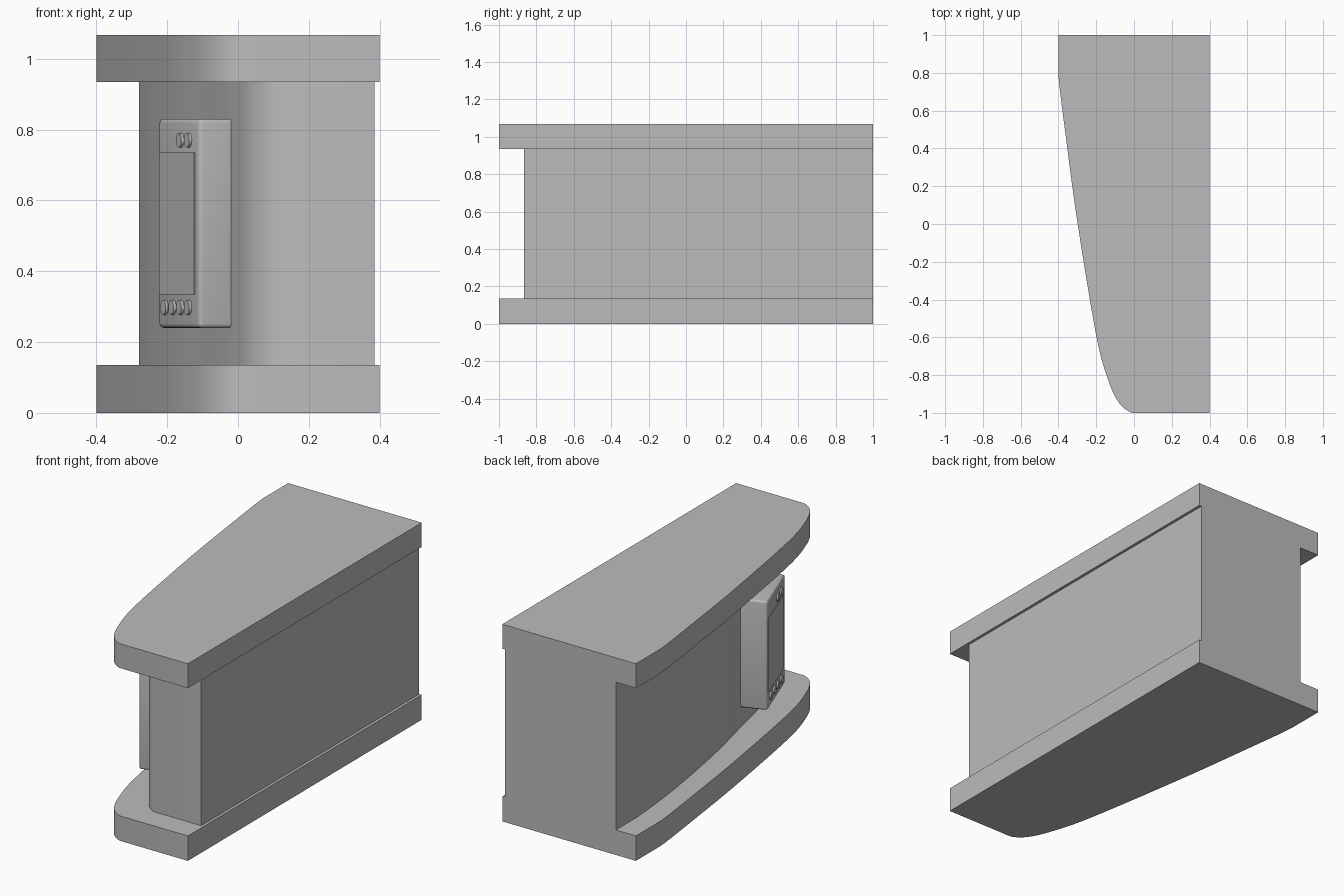
import bpy, bmesh, math
from mathutils import Vector, Matrix

old = bpy.data.objects.get("Cube")
if old:
    bpy.data.objects.remove(old, do_unlink=True)

grey = bpy.data.materials.new("plain grey")
grey.use_nodes = True
grey.diffuse_color = (0.5, 0.5, 0.5, 1)
grey.node_tree.nodes["Principled BSDF"].inputs["Base Color"].default_value = (0.5, 0.5, 0.5, 1)


def finish(name, bm, matrix=Matrix(), smooth=True):
    bmesh.ops.recalc_face_normals(bm, faces=bm.faces)
    mesh = bpy.data.meshes.new(name)
    bm.to_mesh(mesh)
    bm.free()
    mesh.materials.append(grey)
    obj = bpy.data.objects.new(name, mesh)
    obj.matrix_world = matrix
    bpy.context.collection.objects.link(obj)
    if smooth:
        bpy.ops.object.select_all(action='DESELECT')
        obj.select_set(True)
        bpy.context.view_layer.objects.active = obj
        bpy.ops.object.shade_smooth_by_angle(angle=math.radians(30))
    return obj


def smooth_path(points, steps=8):
    """Flowing curve through the points, leaving straight at both ends."""
    p = [Vector(q) for q in points]
    p = [p[0] + Vector((0, 0.2))] + p + [p[-1] + Vector((0.05, 0))]
    path = []
    for a, b, c, d in zip(p, p[1:], p[2:], p[3:]):
        for i in range(steps):
            t = i / steps
            path.append(0.5 * (2 * b + (c - a) * t + (2 * a - 5 * b + 4 * c - d) * t ** 2
                               + (3 * b - a - 3 * c + d) * t ** 3))
    return path + [p[-2]]


def slab(name, curve, right, front, z0, z1):
    """Extrude a plan with one curved side and square remaining corners."""
    outline = [Vector((right, front)), Vector((right, 1)), Vector((curve[0][0], 1))]
    outline += smooth_path(curve)
    bm = bmesh.new()
    face = bm.faces.new([bm.verts.new((q.x, q.y, z0)) for q in outline])
    top = bmesh.ops.extrude_face_region(bm, geom=[face])["geom"]
    bmesh.ops.translate(bm, vec=(0, 0, z1 - z0),
                        verts=[v for v in top if isinstance(v, bmesh.types.BMVert)])
    return finish(name, bm)


# Overhanging base and top, and the recessed body between them
plate_curve = [(-0.4, 0.79), (-0.358, 0.44), (-0.298, 0), (-0.2, -0.59),
               (-0.135, -0.83), (-0.077, -0.95), (-0.01, -1)]
body_curve = [(-0.28, 0.82), (-0.242, 0.44), (-0.17, 0), (-0.098, -0.325),
              (-0.05, -0.54), (-0.01, -0.69), (0.035, -0.81), (0.1, -0.865)]
slab("base_plate", plate_curve, 0.4, -1, 0, 0.135)
slab("top_plate", plate_curve, 0.4, -1, 0.935, 1.067)
slab("body", body_curve, 0.385, -0.865, 0.135, 0.935)

# Control panel frame: local x along its face, local y into the body
panel = Matrix.Translation((-0.1675, -0.533, 0.535)) @ Matrix.Rotation(math.radians(-70), 4, 'Z')


def box(name, centre, size, bevel=0):
    bm = bmesh.new()
    bmesh.ops.create_cube(bm, size=1)
    bmesh.ops.scale(bm, vec=size, verts=bm.verts)
    bmesh.ops.translate(bm, vec=centre, verts=bm.verts)
    if bevel:
        bmesh.ops.bevel(bm, geom=bm.edges[:], offset=bevel, segments=4,
                        profile=0.5, affect='EDGES')
    return finish(name, bm, panel, bool(bevel))


box("control_panel", (0, 0.08, 0), (0.335, 0.16, 0.59), 0.012)
box("panel_screen", (-0.01, 0, 0), (0.29, 0.006, 0.4))

# Round buttons above and below the screen
for row, z, columns in (("upper", 0.235, (2, 3)), ("lower", -0.237, (0, 1, 2, 3))):
    for c in columns:
        bm = bmesh.new()
        bmesh.ops.create_cone(bm, cap_ends=True, segments=24,
                              radius1=0.021, radius2=0.021, depth=0.016)
        spot = Matrix.Translation((-0.108 + 0.065 * c, 0, z)) @ Matrix.Rotation(math.pi / 2, 4, 'X')
        finish(f"{row}_button_{c + 1}", bm, panel @ spot)
